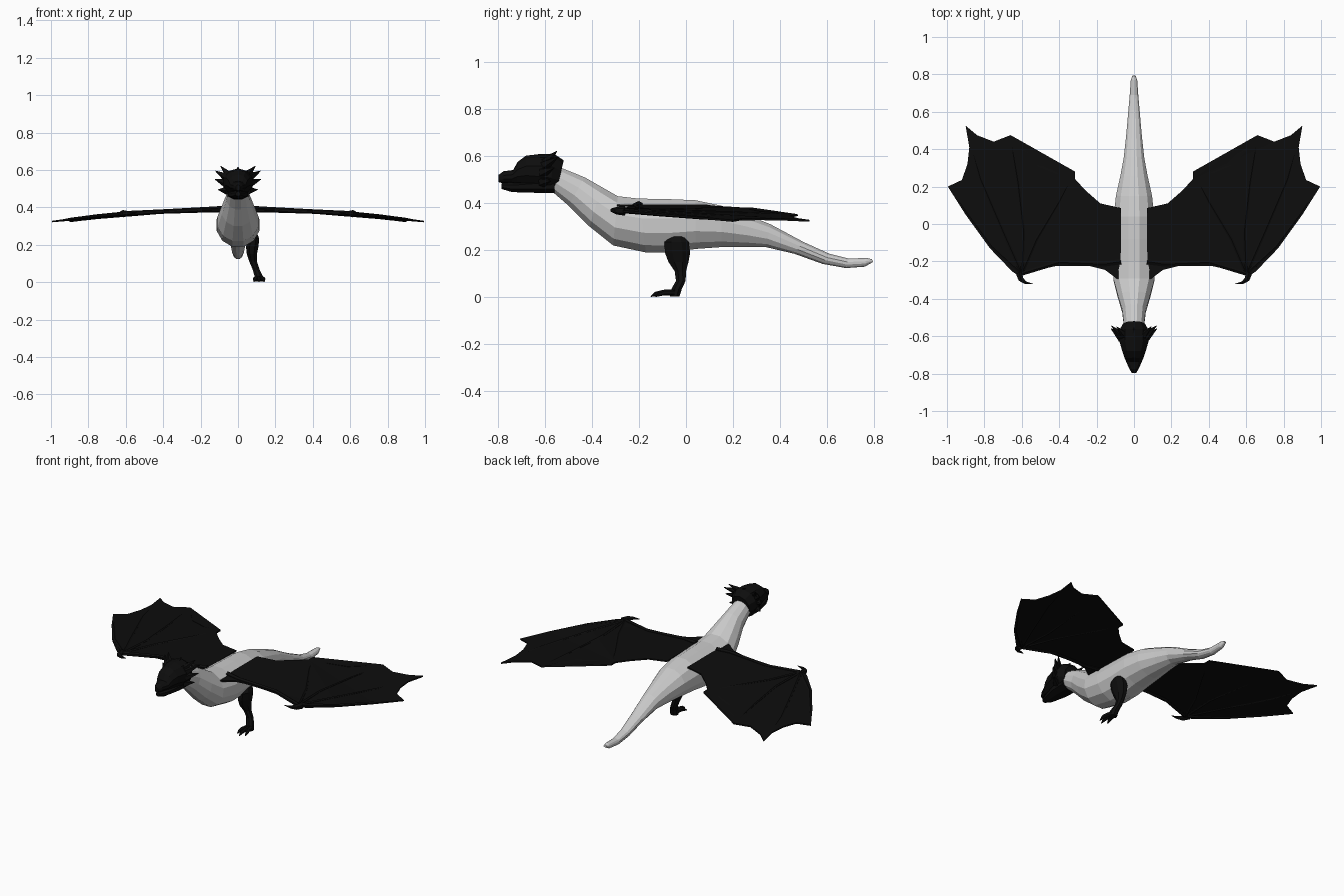
import bpy, bmesh, math
from mathutils import Vector

default_cube = bpy.data.objects.get("Cube")
if default_cube:
    bpy.data.objects.remove(default_cube, do_unlink=True)


def make_material(name, colour):
    material = bpy.data.materials.new(name)
    material.use_nodes = True
    material.diffuse_color = colour
    material.node_tree.nodes["Principled BSDF"].inputs["Base Color"].default_value = colour
    return material


grey = make_material("pale grey hide", (.6, .6, .6, 1))
black = make_material("black hide", (.004, .004, .004, 1))


def finish(name, bm, material):
    """Turn a bmesh into a flat shaded object."""
    bmesh.ops.recalc_face_normals(bm, faces=bm.faces)
    mesh = bpy.data.meshes.new(name)
    bm.to_mesh(mesh)
    bm.free()
    mesh.materials.append(material)
    obj = bpy.data.objects.new(name, mesh)
    bpy.context.collection.objects.link(obj)
    return obj


def loft(name, rings, material):
    """Skin a row of equal rings and cap both ends."""
    bm = bmesh.new()
    rows = [[bm.verts.new(point) for point in ring] for ring in rings]
    count = len(rows[0])
    for first, second in zip(rows, rows[1:]):
        for i in range(count):
            j = (i + 1) % count
            bm.faces.new((first[i], first[j], second[j], second[i]))
    bm.faces.new(rows[0])
    bm.faces.new(rows[-1])
    return finish(name, bm, material)


def oval(centre, across, along, sides):
    """Ring of points around a centre, spanned by two half axes."""
    angles = [math.tau * (i + .5) / sides for i in range(sides)]
    return [centre + across * math.cos(a) + along * math.sin(a) for a in angles]


def upright_rings(stations, sides):
    """Rings from a top point, a bottom point and a half width."""
    rings = []
    for top_y, top_z, low_y, low_z, width in stations:
        top, low = Vector((0, top_y, top_z)), Vector((0, low_y, low_z))
        rings.append(oval((top + low) / 2, Vector((width, 0, 0)), (top - low) / 2 * 1.03, sides))
    return rings


def tube(name, path, radii, material, sides=6):
    """Tapered limb, bone, spike or claw along a path."""
    path = [Vector(point) for point in path]
    rings = []
    for i, point in enumerate(path):
        heading = (path[min(i + 1, len(path) - 1)] - path[max(i - 1, 0)]).normalized()
        helper = Vector((0, 0, 1)) if abs(heading.z) < .9 else Vector((0, 1, 0))
        across = heading.cross(helper).normalized()
        rings.append(oval(point, across * radii[i], heading.cross(across) * radii[i], sides))
    return loft(name, rings, material)


# Body, neck and tail in one skin
body_stations = [
    (-.53, .55, -.57, .45, .055), (-.43, .51, -.5, .39, .065),
    (-.36, .47, -.41, .3, .09), (-.29, .43, -.31, .22, .113),
    (-.2, .42, -.17, .19, .118), (-.08, .418, -.06, .19, .115),
    (.04, .413, .04, .205, .112), (.15, .39, .15, .213, .1),
    (.26, .35, .26, .214, .075), (.36, .31, .34, .213, .057),
    (.5, .235, .46, .185, .042), (.61, .185, .58, .142, .032),
    (.69, .165, .68, .124, .024), (.77, .167, .76, .13, .018),
    (.79, .162, .795, .15, .009)]
loft("body_and_tail", upright_rings(body_stations, 12), grey)

# Head: skull with brow, and a separate lower jaw
skull_stations = [
    (-.52, .58, -.55, .455, .06), (-.56, .607, -.58, .455, .082),
    (-.62, .607, -.63, .465, .082), (-.68, .6, -.68, .475, .066),
    (-.715, .575, -.72, .48, .052), (-.735, .54, -.74, .485, .043),
    (-.775, .535, -.775, .485, .026), (-.797, .52, -.797, .49, .012)]
loft("skull", upright_rings(skull_stations, 10), black)
jaw_stations = [
    (-.56, .5, -.56, .442, .06), (-.65, .5, -.65, .443, .058),
    (-.73, .49, -.74, .446, .036), (-.785, .485, -.785, .46, .014)]
loft("lower_jaw", upright_rings(jaw_stations, 8), black)

# Crest along the back of the head
tube("crest_spike", [(0, -.62, .58), (0, -.555, .615)], [.022, .003], black, 4)

# Wing outline, from the front of the root round to its back
wing_outline = [
    (.07, -.3), (.095, -.29), (.155, -.245), (.235, -.225), (.42, -.225),
    (.555, -.255), (.61, -.28), (.65, -.255), (.77, -.13), (.9, .05),
    (.995, .2), (.92, .235), (.89, .32), (.88, .41), (.9, .525),
    (.84, .475), (.75, .44), (.66, .475), (.6, .395), (.53, .315),
    (.42, .27), (.315, .28), (.315, .24), (.26, .18), (.18, .11), (.07, .085)]


def on_wing(x, y, side, lift=0):
    """Place a plan point on the gently drooping wing surface."""
    return Vector((x * side, y, .393 - .03 * x - .033 * x * x - .03 * y * x + lift))


for side_name, side in (("left", 1), ("right", -1)):
    # Membrane
    bm = bmesh.new()
    membrane = bm.faces.new([bm.verts.new((x, y, 0)) for x, y in wing_outline])
    bmesh.ops.triangulate(bm, faces=[membrane], ngon_method='BEAUTY')
    for vert in bm.verts:
        vert.co = on_wing(vert.co.x, vert.co.y, side)
    wing = finish(side_name + "_wing_membrane", bm, black)
    solid = wing.modifiers.new("thickness", 'SOLIDIFY')
    solid.thickness = .008
    solid.offset = 0

    # Arm, fingers and thumb claw
    wrist = (.6, -.265)
    arm = [(.07, -.2), (.16, -.215), (.4, -.205), wrist]
    tube(side_name + "_wing_arm", [on_wing(x, y, side) for x, y in arm],
         [.018, .015, .012, .013], black)
    fingers = {
        "leading": [wrist, (.76, -.12), (.89, .055), (.98, .19)],
        "second": [wrist, (.7, -.04), (.82, .24), (.895, .5)],
        "third": [wrist, (.59, -.04), (.62, .22), (.66, .46)],
        "inner": [wrist, (.52, -.08), (.4, .12), (.32, .27)]}
    for finger_name, path in fingers.items():
        tube(f"{side_name}_{finger_name}_wing_finger",
             [on_wing(x, y, side) for x, y in path], [.011, .009, .007, .002], black)
    claw = [(.615, -.26), (.605, -.295), (.58, -.314), (.54, -.32)]
    tube(side_name + "_thumb_claw", [on_wing(x, y, side) for x, y in claw],
         [.02, .016, .009, .001], black)

    # Head spikes: horn, then three cheek spikes down each side
    spikes = {
        "horn": ((.045, -.6, .57), (.092, -.55, .62)),
        "upper_cheek": ((.06, -.6, .56), (.12, -.545, .595)),
        "middle_cheek": ((.065, -.61, .53), (.122, -.56, .55)),
        "lower_cheek": ((.055, -.61, .49), (.105, -.575, .495))}
    for spike_name, ends in spikes.items():
        path = [(x * side, y, z) for x, y, z in ends]
        tube(f"{side_name}_{spike_name}_spike", path, [.024, .002], black, 5)

# Single leg on the left: thigh, knee, shin and ankle
leg_stations = [
    (.088, -.038, .258, .016, .03), (.084, -.04, .235, .032, .056),
    (.076, -.036, .19, .036, .058), (.074, -.032, .15, .029, .046),
    (.081, -.024, .11, .022, .026), (.096, -.022, .07, .02, .022),
    (.11, -.04, .035, .024, .024), (.114, -.048, .003, .024, .022)]
leg_rings = [oval(Vector((x, y, z)), Vector((wide, 0, 0)), Vector((0, deep, 0)), 8)
             for x, y, z, wide, deep in leg_stations]
loft("left_leg", leg_rings, black)

# Toes with hooked claws
for toe_name, spread in (("inner", -1), ("middle", 0), ("outer", 1)):
    reach = -.15 if spread == 0 else -.13
    toe = [(.113 + spread * .01, -.05, .02), (.113 + spread * .02, -.095, .02),
           (.113 + spread * .025, reach + .02, .014), (.113 + spread * .027, reach, .003)]
    tube(toe_name + "_toe", toe, [.014, .012, .009, .002], black)
